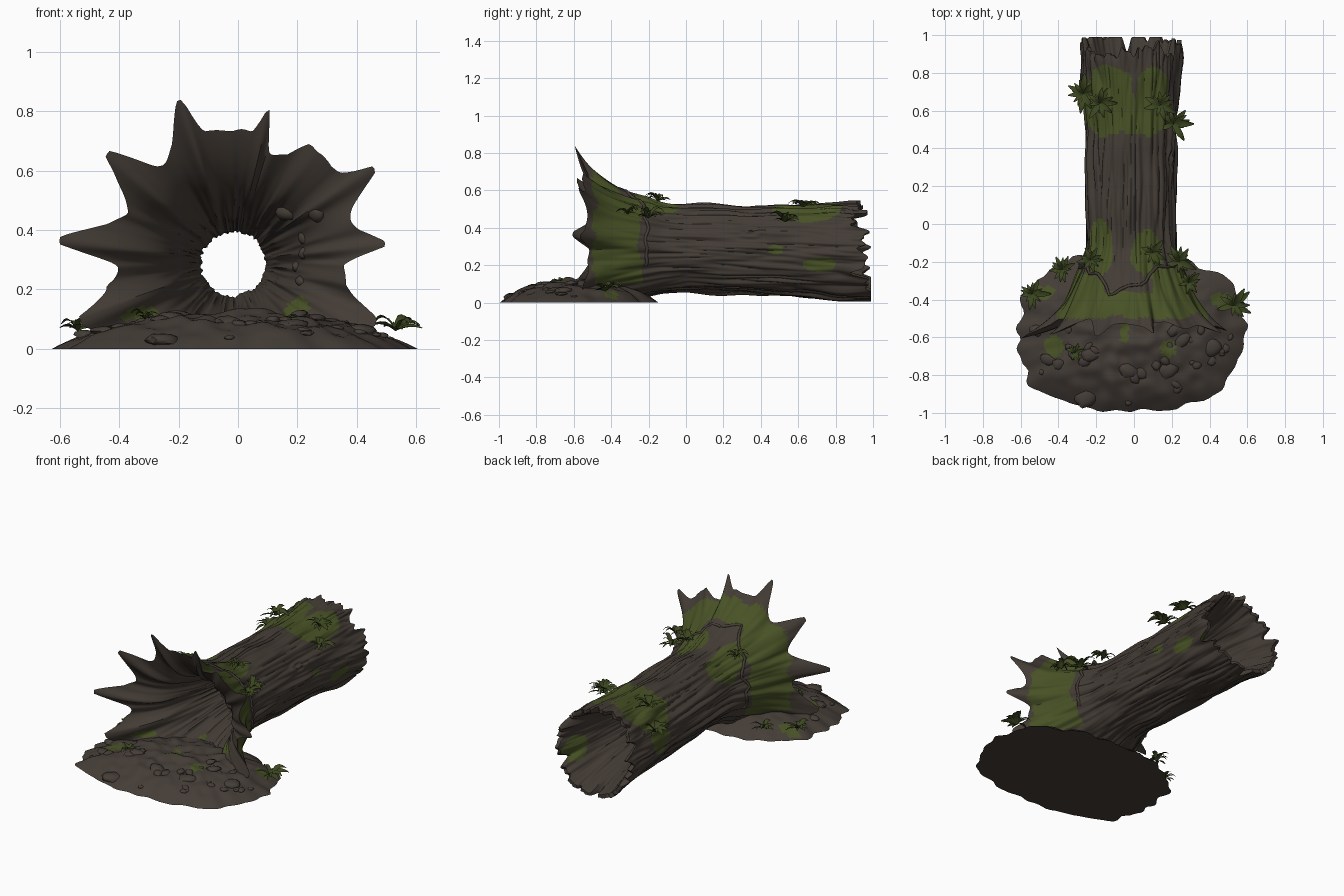
import bpy, bmesh, math, random
from mathutils import Vector, noise

random.seed(4)
default_cube = bpy.data.objects.get("Cube")
if default_cube:
    bpy.data.objects.remove(default_cube)


def make_material(name, color):
    mat = bpy.data.materials.new(name)
    mat.diffuse_color = (*color, 1)
    mat.use_nodes = True
    shader = next(n for n in mat.node_tree.nodes if n.type == 'BSDF_PRINCIPLED')
    shader.inputs["Base Color"].default_value = (*color, 1)
    shader.inputs["Roughness"].default_value = 0.9
    return mat


bark = make_material("bark brown", (0.057, 0.045, 0.036))
soil = make_material("soil brown", (0.058, 0.046, 0.038))
moss = make_material("moss green", (0.064, 0.083, 0.019))
leaf = make_material("leaf green", (0.045, 0.062, 0.014))


def finish(bm, name, mats, angle=50):
    mesh = bpy.data.meshes.new(name)
    bm.to_mesh(mesh)
    bm.free()
    obj = bpy.data.objects.new(name, mesh)
    bpy.context.collection.objects.link(obj)
    for mat in mats:
        mesh.materials.append(mat)
    bpy.ops.object.select_all(action='DESELECT')
    obj.select_set(True)
    bpy.context.view_layer.objects.active = obj
    bpy.ops.object.shade_smooth_by_angle(angle=math.radians(angle))


def lerp(a, b, t):
    return a + (b - a) * t


def clamp(t):
    return max(0.0, min(1.0, t))


def noise_at(x, y, z):
    return noise.noise(Vector((x, y, z)))


def in_patch(p, patches):
    wobble = 0.45 * noise_at(p.x * 9, p.y * 9, p.z * 9)
    return any(sum(((p[i] - c[i]) / r[i]) ** 2 for i in range(3)) < 1 + wobble
               for c, r in patches)


# Root crown outline: angle in degrees and radius, alternating tips and valleys
CROWN = [(-2, .38), (7, .52), (20, .42), (34, .57), (42, .46), (56, .47), (71, .38),
         (77, .53), (83, .44), (102, .45), (108, .58), (125, .41), (139, .56),
         (155, .40), (173, .59), (183, .39), (191, .44), (200, .56), (230, .40),
         (270, .31), (310, .38), (338, .51), (350, .39), (358, .38)]
TRUNK = [(-.2, .25), (0, .235), (.5, .24), (.8, .26), (1, .268)]


def crown_radius(deg):
    # concave flanks with a blunt tip
    for (a, r), (b, q) in zip(CROWN, CROWN[1:]):
        if a <= deg <= b:
            t = (deg - a) / (b - a)
            climb = t if q > r else 1 - t
            return lerp(min(r, q), max(r, q), clamp(climb * 1.1) ** 1.9)
    return CROWN[0][1]


def trunk_radius(y):
    for (a, r), (b, q) in zip(TRUNK, TRUNK[1:]):
        if y <= b:
            return lerp(r, q, clamp((y - a) / (b - a)))
    return TRUNK[-1][1]


def jag(ca, sa):
    # depth of the broken teeth at the back end
    depth = 0.055 + 0.04 * sa + 0.11 * noise_at(ca * 4, sa * 4, 3) + 0.06 * noise_at(ca * 8, sa * 8, 7)
    return max(0.01, depth)


def log_point(kind, t, deg):
    a = math.radians(deg)
    ca, sa = math.cos(a), math.sin(a)
    rim = crown_radius(deg)
    base = min(rim, 0.41)
    spike = rim - base
    rim_y = -0.52 - 0.42 * spike + 0.04 * noise_at(ca * 4, sa * 4, 11)
    if kind == "trunk":
        y, amount = lerp(1, -0.12, t), 1
        r = trunk_radius(y)
    elif kind == "flare":
        y, amount = lerp(-0.12, rim_y, t), 1 - 0.4 * t
        r = lerp(trunk_radius(y), base, t ** 1.4) + spike * t ** 3.5
    elif kind == "funnel":
        s = 1 - t
        y, amount = lerp(rim_y, 0.15, t), 0.5 + 0.9 * t * s
        r = lerp(0.108, 0.25, s) + (base - 0.25) * s ** 6 + spike * s ** 14
    else:
        y, amount = lerp(0.15, 1, t), 0.5
        r = lerp(0.108, 0.245, t ** 1.5)
    # long bark furrows, finer grain and soft lumps
    furrow = abs(noise_at(ca * 5, y * 1.8, sa * 5)) - 0.25
    grain = abs(noise_at(ca * 9, y * 2.4, sa * 9)) - 0.25
    lump = noise_at(ca * 2, y * 5, sa * 2 + 9)
    r += amount * (0.026 * furrow + 0.016 * grain + 0.016 * lump)
    # ringed knot on the left side of the trunk
    if kind == "trunk":
        d = math.hypot((y - 0.34) / 0.07, (deg - 25) / 9)
        r += 0.009 * math.cos(d * 7) * math.exp(-d * d)
    y -= jag(ca, sa) * clamp((y - 0.6) / 0.4) ** 2
    z = lerp(0.29, 0.266, clamp(y)) + r * sa
    return Vector((-0.015 + r * ca, y, max(z, 0.006)))


LOG_MOSS = [((-.13, .64, .47), (.17, .19, .17)), ((.12, .65, .51), (.13, .19, .085)),
            ((.0, .56, .52), (.1, .1, .08)),
            ((.23, .72, .2), (.06, .09, .04)), ((.23, .48, .28), (.06, .04, .03)),
            ((-.19, -.12, .5), (.09, .16, .16)), ((.07, -.16, .54), (.09, .13, .09)),
            ((-.25, .64, .3), (.06, .1, .09))]
FUNNEL_MOSS = [((.2, -.4, .13), (.05, .08, .05)), ((-.05, -.38, .12), (.04, .14, .06)),
               ((-.36, -.46, .12), (.1, .08, .03)), ((.2, .84, .2), (.08, .1, .08))]


def log_is_mossy(kind, p):
    if kind in ("funnel", "bore"):
        return in_patch(p, FUNNEL_MOSS)
    if in_patch(p, LOG_MOSS):
        return True
    wobble = noise_at(p.x * 8, p.y * 8, p.z * 8)
    reach = math.hypot(p.x + 0.015, p.z - 0.29) + 0.05 * wobble
    bare_top = abs(p.x + 0.03) < 0.13 and p.y > -0.36 and p.z > 0.3
    return -0.5 < p.y < -0.25 + 0.05 * wobble and reach < 0.43 and p.z > 0.1 and not bare_top


# Hollow log with root crown, swept as one closed skin
def build_log():
    count = 300
    rings = [("trunk", i / 60) for i in range(60)]
    rings += [("flare", i / 26) for i in range(27)]
    rings += [("funnel", (i / 28) ** 1.6) for i in range(1, 28)]
    rings += [("bore", i / 26) for i in range(27)]
    bm = bmesh.new()
    grid = [[bm.verts.new(log_point(k, t, 360 * j / count)) for j in range(count)]
            for k, t in rings]
    for i, (kind, _) in enumerate(rings):
        nxt = grid[(i + 1) % len(rings)]
        for j in range(count):
            k = (j + 1) % count
            face = bm.faces.new((grid[i][j], grid[i][k], nxt[k], nxt[j]))
            face.material_index = int(log_is_mossy(kind, face.calc_center_median()))
    bmesh.ops.recalc_face_normals(bm, faces=bm.faces)
    finish(bm, "hollow_log", [bark, moss])


# Thin root wrapped over the neck of the crown
def build_wrapped_root():
    curve = bpy.data.curves.new("wrapped_root", 'CURVE')
    curve.dimensions = '3D'
    curve.bevel_depth = 0.009
    curve.bevel_resolution = 1
    curve.materials.append(bark)
    path = curve.splines.new('POLY')
    path.points.add(45)
    for i, point in enumerate(path.points):
        deg = i * 5 - 20
        t = 0.22 + 0.33 * max(0, math.sin(math.radians(deg - 10))) ** 6
        wave = 0.05 * noise_at(deg * 0.06, 0, 6)
        point.co = (*log_point("flare", t + wave, deg % 360), 1)
    bpy.context.collection.objects.link(bpy.data.objects.new("wrapped_root", curve))


# Soil mound under the crown
def mound_point(a, s):
    ca, sa = math.cos(a), math.sin(a)
    edge = (abs(ca) ** 2.3 + abs(sa) ** 2.3) ** (-1 / 2.3)
    edge *= 0.99 + 0.08 * noise_at(ca * 2, sa * 2, 5) + 0.07 * noise_at(ca * 6, sa * 6, 2)
    x, y = -0.015 + 0.61 * edge * s * ca, -0.575 + 0.425 * edge * s * sa
    bump = 0.022 * noise_at(x * 7, y * 7, 1) + 0.022 * noise_at(x * 15, y * 15, 4)
    return Vector((x, y, max(0, (0.113 + bump) * (1 - s ** 3))))


MOUND_MOSS = [((-.42, -.65, .1), (.05, .06, .1)), ((.18, -.66, .1), (.04, .05, .1)),
              ((-.05, -.58, .1), (.03, .06, .1)),
              ((-.5, -.36, .07), (.07, .04, .1)), ((.46, -.4, .07), (.06, .04, .1))]


def build_mound():
    count, steps = 128, 30
    bm = bmesh.new()
    rows = [[bm.verts.new(mound_point(math.tau * j / count, i / steps)) for j in range(count)]
            for i in range(1, steps + 1)]
    top = bm.verts.new(mound_point(0, 0))
    for j in range(count):
        k = (j + 1) % count
        bm.faces.new((top, rows[0][j], rows[0][k]))
        for a, b in zip(rows, rows[1:]):
            face = bm.faces.new((a[j], b[j], b[k], a[k]))
            face.material_index = int(in_patch(face.calc_center_median(), MOUND_MOSS))
    bm.faces.new(list(reversed(rows[-1])))
    finish(bm, "soil_mound", [soil, moss])


# Lumpy stones, also used for burls inside the crown
def add_stone(bm, loc, size, height):
    made = bmesh.ops.create_icosphere(bm, subdivisions=2, radius=1)["verts"]
    stretch = Vector((random.uniform(.8, 1.3), random.uniform(.7, 1.1), height))
    turn = random.uniform(0, math.tau)
    for v in made:
        p = v.co * (1 + 0.3 * noise.noise(v.co * 1.3 + loc * 20)) * stretch * size
        x, y = p.x * math.cos(turn) - p.y * math.sin(turn), p.x * math.sin(turn) + p.y * math.cos(turn)
        v.co = loc + Vector((x, y, p.z))


def build_stones():
    bm = bmesh.new()
    for i in range(40):
        spot = mound_point(random.uniform(-3.3, 0.2), random.uniform(0.35, 0.9))
        size = random.choice((0.018, 0.025, 0.035, 0.05))
        spot.z = max(spot.z - 0.1 * size, 0.6 * size)
        add_stone(bm, spot, size, 0.45)
    finish(bm, "mound_stones", [soil])
    bm = bmesh.new()
    for deg in range(-16, 56, 12):
        spot = log_point("funnel", random.uniform(0.08, 0.4), deg % 360)
        add_stone(bm, spot + Vector((0.012, 0.012, 0)), random.uniform(.025, .04), 0.8)
    finish(bm, "crown_burls", [bark])


# Leafy plants made of arching blades
def build_plants():
    bm = bmesh.new()
    spots = [((-.27, .69, .37), .10, -.9), ((-.18, .64, .49), .09, -.3), ((.14, .63, .51), .09, .3),
             ((.21, .53, .43), .10, .9), ((-.54, -.37, .06), .095, -.4), ((.53, -.43, .06), .1, .5),
             ((-.23, -.19, .51), .07, -.3), ((.1, -.15, .54), .08, .1), ((.24, -.2, .45), .09, .6),
             ((.29, -.31, .47), .07, .5), ((-.31, -.68, .10), .05, 0), ((-.38, -.24, .07), .07, -.4)]
    for loc, size, lean in spots:
        for i in range(12):
            a = i * 2.4
            out = Vector((math.cos(a) + 0.6 * lean, math.sin(a), 0)).normalized()
            side = Vector((-out.y, out.x, 0.3))
            length = size * random.uniform(0.55, 1.1)
            rise = random.uniform(0.2, 1.3)
            pairs = []
            for step in range(6):
                t = step / 5
                mid = Vector(loc) + length * (out * t + Vector((0, 0, rise * t * (1.5 - 1.2 * t))))
                width = length * (0.03 + 0.14 * math.sin(math.pi * t ** 0.8))
                pairs.append([bm.verts.new(mid + side * width * w + Vector((0, 0, abs(w) * width * 0.4)))
                              for w in (-1, 0, 1)])
            for p, q in zip(pairs, pairs[1:]):
                for w in (0, 1):
                    bm.faces.new((p[w], p[w + 1], q[w + 1], q[w]))
    finish(bm, "leafy_plants", [leaf])


build_log()
build_wrapped_root()
build_mound()
build_stones()
build_plants()
